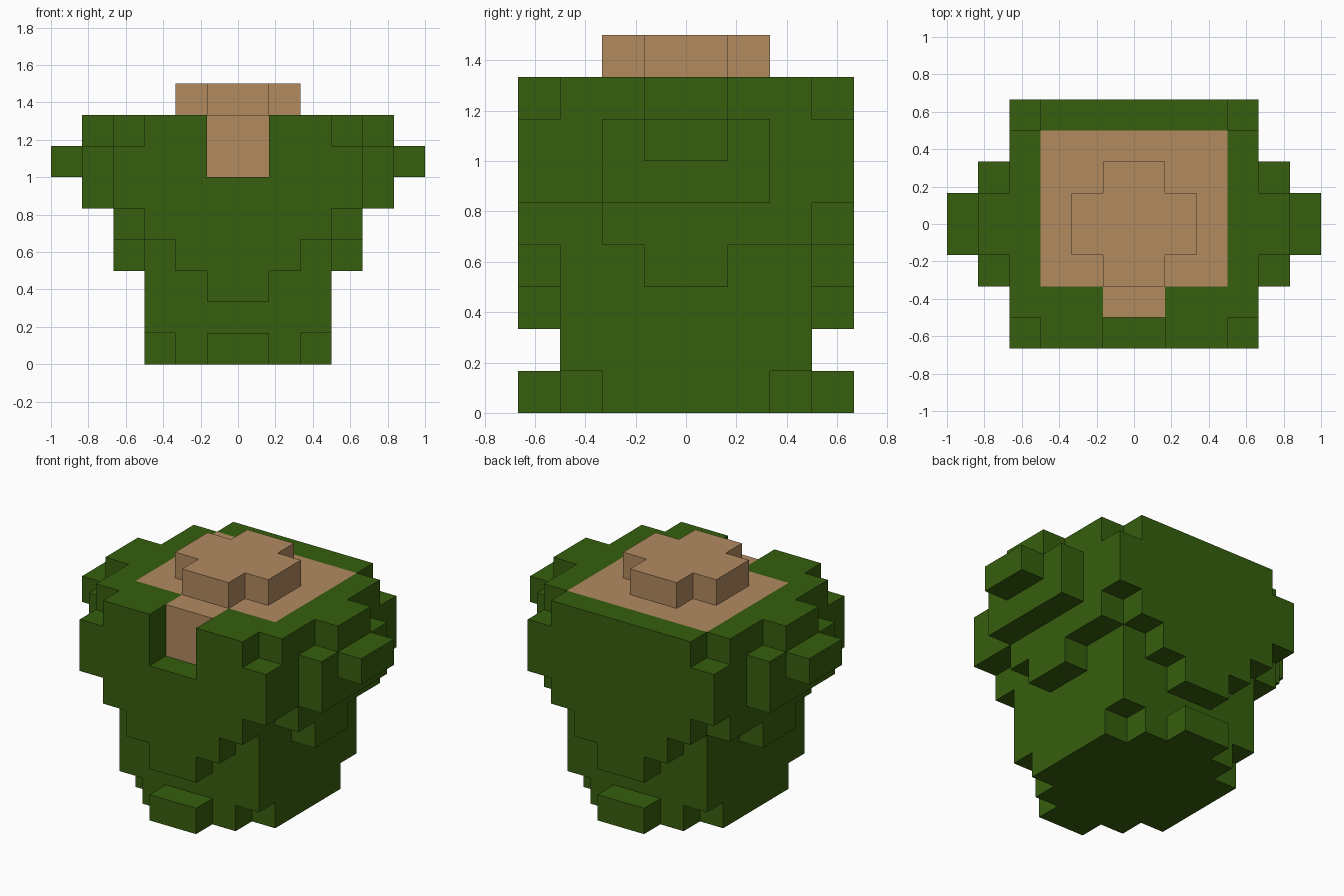
import bpy, bmesh, math
from mathutils import Vector

cube = bpy.data.objects.get("Cube")
if cube:
    bpy.data.objects.remove(cube, do_unlink=True)

U = 1 / 6  # edge length of one block


def material(name, rgb):
    m = bpy.data.materials.new(name)
    m.use_nodes = True
    m.diffuse_color = (*rgb, 1)
    bsdf = m.node_tree.nodes["Principled BSDF"]
    bsdf.inputs["Base Color"].default_value = (*rgb, 1)
    bsdf.inputs["Roughness"].default_value = 0.9
    return m


def box(x0, x1, y0, y1, z0, z1):
    """Set of grid cells filling a box, in block units."""
    return {(x, y, z) for x in range(x0, x1) for y in range(y0, y1) for z in range(z0, z1)}


def sym(hx, hy, z0, z1):
    """Box centred on the vertical axis."""
    return box(-hx, hx, -hy, hy, z0, z1)


def corners(hx, hy, z0, z1):
    """The four outermost corner columns of a centred box."""
    return {c for c in sym(hx, hy, z0, z1)
            if c[0] in (-hx, hx - 1) and c[1] in (-hy, hy - 1)}


def build(name, cells, solid, mat):
    """Skin the cells wherever they do not touch another solid cell."""
    bm = bmesh.new()
    for c in cells:
        for axis in range(3):
            for s in (-1, 1):
                n = list(c)
                n[axis] += s
                if tuple(n) in solid:
                    continue
                mid = Vector(c) + Vector((.5, .5, .5))
                nor, a = Vector((0, 0, 0)), Vector((0, 0, 0))
                nor[axis] = s
                a[(axis + 1) % 3] = 1
                b = nor.cross(a)
                f = mid + nor * .5
                pts = [f - a * .5 - b * .5, f + a * .5 - b * .5,
                       f + a * .5 + b * .5, f - a * .5 + b * .5]
                bm.faces.new([bm.verts.new(p * U) for p in pts])
    bmesh.ops.remove_doubles(bm, verts=bm.verts[:], dist=1e-4)
    # Merge coplanar block faces into large clean faces
    bmesh.ops.dissolve_limit(bm, angle_limit=math.radians(1),
                             verts=bm.verts[:], edges=bm.edges[:])
    me = bpy.data.meshes.new(name)
    bm.to_mesh(me)
    bm.free()
    me.materials.append(mat)
    ob = bpy.data.objects.new(name, me)
    bpy.context.collection.objects.link(ob)
    return ob


green = material("dark_green", (0.037, 0.114, 0.0044))
tan = material("tan", (0.445, 0.254, 0.117))

# Core with chamfered bottom corners, and feet at front and back
body = sym(3, 3, 0, 8) - corners(3, 3, 0, 1)
body |= sym(1, 4, 0, 1)

# Front and back panels, widening upward in steps
for hx, z0, z1 in [(1, 2, 3), (2, 3, 4), (3, 4, 5), (4, 5, 8)]:
    body |= sym(hx, 4, z0, z1)

# Side panels, stepped underneath
body |= sym(4, 1, 3, 4) | box(-4, 4, -2, 3, 4, 5)

# Notched shoulder corners
body -= corners(4, 4, 7, 8)

# Side bulges and handles
body |= sym(5, 2, 5, 7) | sym(5, 1, 7, 8) | sym(6, 1, 6, 7)

# Square notch at the front rim
body -= box(-1, 1, -4, -3, 6, 8)

# Filling seen from above and through the notch, with a raised cross on top
filling = box(-3, 3, -2, 3, 7, 8) | box(-1, 1, -3, -2, 6, 8)
cross = sym(2, 1, 8, 9) | sym(1, 2, 8, 9)
body -= filling

solid = body | filling | cross
build("body", body, solid, green)
build("filling", filling, solid, tan)
build("top_cross", cross, solid, tan)
